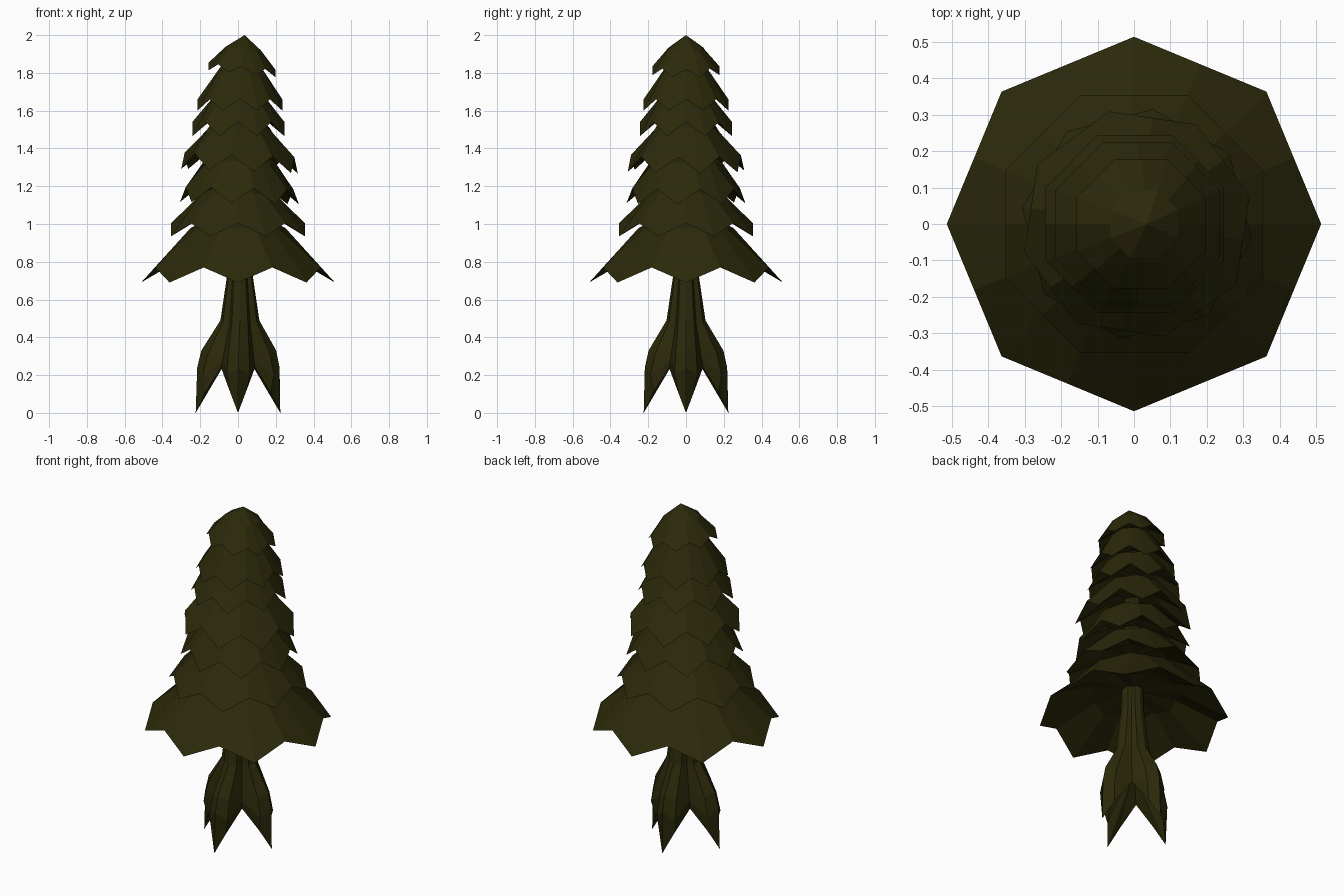
import bpy, bmesh, math
from math import radians, cos, sin

if "Cube" in bpy.data.objects:
    bpy.data.objects.remove(bpy.data.objects["Cube"])

olive = bpy.data.materials.new("dark_olive")
olive.diffuse_color = (0.024, 0.022, 0.003, 1)
olive.use_nodes = True
olive.node_tree.nodes["Principled BSDF"].inputs["Base Color"].default_value = olive.diffuse_color


def make_object(name, bm):
    bmesh.ops.recalc_face_normals(bm, faces=bm.faces)
    mesh = bpy.data.meshes.new(name)
    bm.to_mesh(mesh)
    bm.free()
    mesh.materials.append(olive)
    obj = bpy.data.objects.new(name, mesh)
    bpy.context.collection.objects.link(obj)


def bridge(bm, a, b):
    n = len(a)
    for i in range(n):
        bm.faces.new((a[i], a[(i + 1) % n], b[(i + 1) % n], b[i]))


def cap(bm, ring, co):
    centre = bm.verts.new(co)
    n = len(ring)
    for i in range(n):
        bm.faces.new((ring[i], ring[(i + 1) % n], centre))


def skirt(name, radius, z_tip, z_valley, r_top, z_top, z_apex, turn, cx, apex_x, tilt):
    """Eight-pointed drooping skirt of branches with a hollow underside."""
    bm = bmesh.new()
    mid = cos(radians(22.5))

    def ring(r, z_a, z_b, shift=0):
        out = []
        for i in range(16):
            a = radians(turn + i * 22.5)
            rr = r if i % 2 == 0 else r * mid
            x = rr * cos(a)
            z = (z_a if i % 2 == 0 else z_b) - tilt * x
            out.append(bm.verts.new((x + cx + shift, rr * sin(a), z)))
        return out

    rise = (z_top - z_valley) * 0.45
    top = ring(r_top, z_top, z_top, (apex_x - cx) * 0.5)
    rim = ring(radius, z_tip, z_valley)
    inner = ring(radius * 0.5, z_valley + rise * 0.8, z_valley + rise)
    cap(bm, top, (apex_x, 0, z_apex))
    bridge(bm, top, rim)
    bridge(bm, rim, inner)
    cap(bm, inner, (cx, 0, z_valley + rise * 1.2))
    make_object(name, bm)


# Branch skirts, bottom to top
skirts = [
    (0.513, 0.69, 0.77, 0.25, 0.98, 1.10, 0, 0, 0, 0),
    (0.383, 0.935, 1.005, 0.21, 1.16, 1.26, 22.5, 0, 0, 0),
    (0.318, 1.11, 1.19, 0.19, 1.33, 1.43, -8, 0.008, 0.01, 0.02),
    (0.318, 1.28, 1.365, 0.16, 1.52, 1.60, 14, 0.008, 0.01, 0.04),
    (0.264, 1.465, 1.54, 0.15, 1.67, 1.75, 22.5, 0.002, 0.01, 0),
    (0.243, 1.60, 1.66, 0.11, 1.84, 1.90, 22.5, 0.01, 0.02, 0),
    (0.192, 1.795, 1.835, 0.10, 1.93, 2.0, 22.5, 0.02, 0.035, 0.10),
]
for k, s in enumerate(skirts):
    skirt(f"branch_skirt_{k + 1}", *s)

# Trunk flaring into four pointed roots:
# x shift, then ridge (r, z), shoulder (r, half width, z), valley (r, z)
levels = [
    (0.010, (0.045, 1.45), (0.040, 0.018, 1.45), (0.035, 1.45)),
    (0.010, (0.066, 0.74), (0.058, 0.030, 0.74), (0.054, 0.74)),
    (0.010, (0.103, 0.49), (0.090, 0.042, 0.48), (0.075, 0.48)),
    (0.004, (0.198, 0.33), (0.165, 0.055, 0.31), (0.105, 0.34)),
    (0.002, (0.218, 0.24), (0.188, 0.060, 0.20), (0.118, 0.28)),
    (0.000, (0.224, 0.00), (0.172, 0.042, 0.11), (0.127, 0.24)),
]
bm = bmesh.new()
rings = []
for shift, (rr, rz), (sr, sw, sz), (vr, vz) in levels:
    ring = []
    for q in range(4):
        a = math.pi / 2 * q
        d = vr * cos(math.pi / 4)
        for x, y, z in ((rr, 0, rz), (sr, sw, sz), (d, d, vz), (sw, sr, sz)):
            ring.append(bm.verts.new((x * cos(a) - y * sin(a) + shift,
                                      x * sin(a) + y * cos(a), z)))
    rings.append(ring)
for a, b in zip(rings, rings[1:]):
    bridge(bm, a, b)
cap(bm, rings[0], (0.01, 0, 1.47))
cap(bm, rings[-1], (0, 0, 0.38))
make_object("trunk_with_roots", bm)
